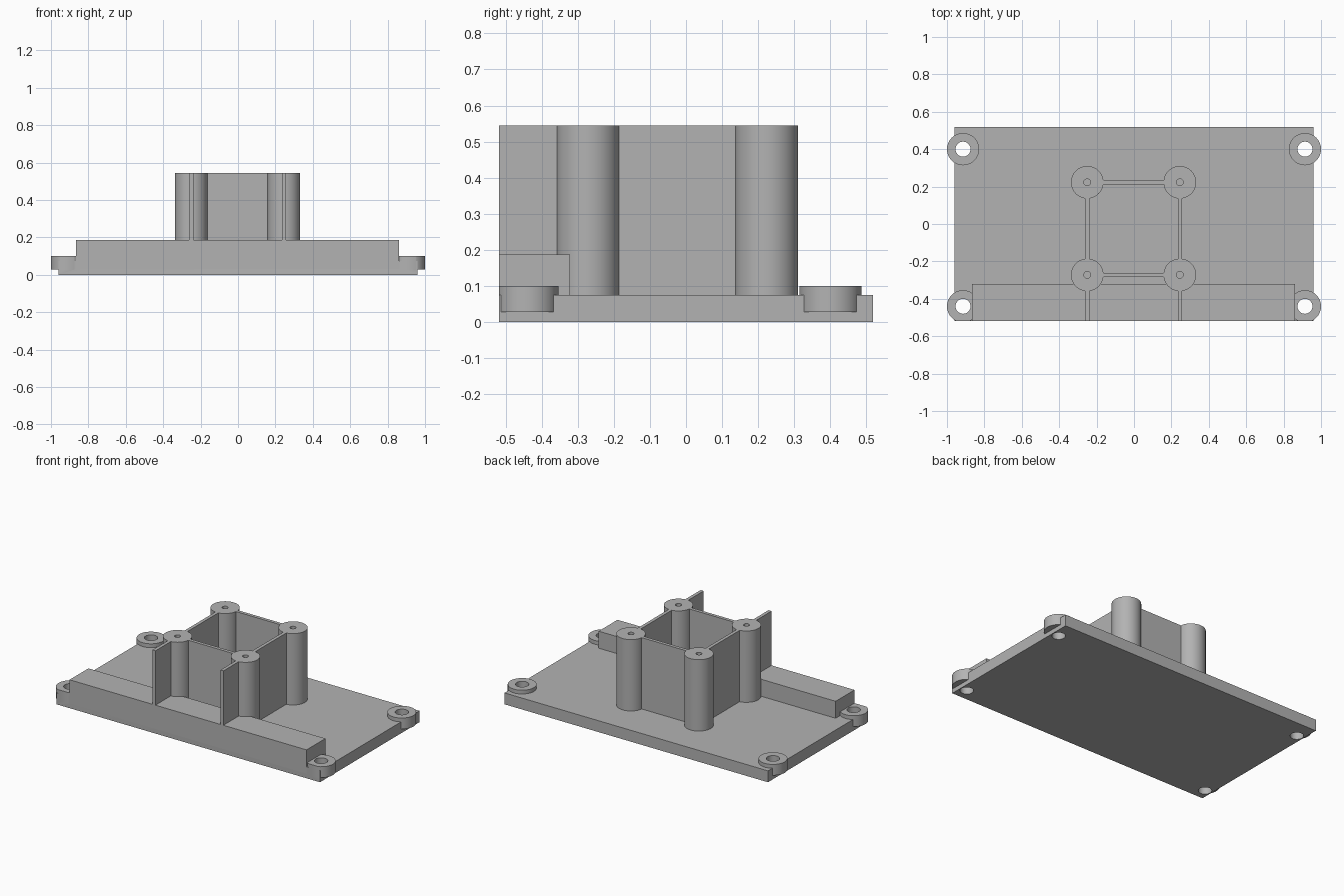
import bpy
from mathutils import Vector

cube = bpy.data.objects.get("Cube")
if cube:
    bpy.data.objects.remove(cube, do_unlink=True)

grey = bpy.data.materials.new("plain grey")
grey.use_nodes = True
colour = (0.45, 0.45, 0.45, 1)
grey.diffuse_color = colour
grey.node_tree.nodes["Principled BSDF"].inputs["Base Color"].default_value = colour


def box(name, low, high):
    low, high = Vector(low), Vector(high)
    bpy.ops.mesh.primitive_cube_add(size=1, location=(low + high) / 2)
    ob = bpy.context.object
    ob.name = name
    ob.scale = high - low
    bpy.ops.object.transform_apply(location=True, scale=True)
    ob.data.materials.append(grey)
    return ob


def cylinder(name, x, y, radius, low, high):
    bpy.ops.mesh.primitive_cylinder_add(
        vertices=64, radius=radius, depth=high - low, location=(x, y, (low + high) / 2))
    ob = bpy.context.object
    ob.name = name
    bpy.ops.object.transform_apply(location=True)
    ob.data.materials.append(grey)
    return ob


def combine(target, other, operation):
    bpy.context.view_layer.objects.active = target
    mod = target.modifiers.new("combine", "BOOLEAN")
    mod.operation = operation
    mod.solver = "EXACT"
    mod.object = other
    bpy.ops.object.modifier_apply(modifier=mod.name)
    bpy.data.objects.remove(other, do_unlink=True)


def smooth(ob):
    bpy.ops.object.select_all(action="DESELECT")
    ob.select_set(True)
    bpy.context.view_layer.objects.active = ob
    bpy.ops.object.shade_smooth_by_angle(angle=0.5)


FRONT, BACK = -0.518, 0.518
PLATE, LEDGE, TOP = 0.075, 0.187, 0.545
LEDGE_BACK = -0.322

# Base plate with the raised front ledge
base = box("base_plate", (-0.96, FRONT, 0), (0.96, BACK, PLATE))
ledge = box("front_ledge", (-0.865, FRONT, 0.03), (0.862, LEDGE_BACK, LEDGE))
combine(base, ledge, "UNION")

# Corner screw lugs, trimmed flush with the front
lug_places = [(x, y) for x in (-0.914, 0.914) for y in (-0.44, 0.4)]
for x, y in lug_places:
    lug = cylinder("screw_lug", x, y, 0.086, 0.028, 0.1)
    combine(lug, box("front_trim", (-2, FRONT, -1), (2, 2, 1)), "INTERSECT")
    combine(base, lug, "UNION")
for x, y in lug_places:
    combine(base, cylinder("lug_hole", x, y, 0.04, -0.1, 0.3), "DIFFERENCE")
smooth(base)

# Four standoff towers joined by thin walls
SIDES, ROWS, HALF = (-0.25, 0.245), (-0.272, 0.223), 0.011
frame = None
for x in SIDES:
    for y in ROWS:
        tower = cylinder("standoff_frame", x, y, 0.087, PLATE, TOP)
        if frame:
            combine(frame, tower, "UNION")
        else:
            frame = tower
for x in SIDES:
    wall = box("side_wall", (x - HALF, LEDGE_BACK, PLATE), (x + HALF, ROWS[1], TOP))
    combine(frame, wall, "UNION")
    fin = box("front_fin", (x - HALF, FRONT, LEDGE), (x + HALF, LEDGE_BACK + 0.02, TOP))
    combine(frame, fin, "UNION")
for y in ROWS:
    wall = box("cross_wall", (SIDES[0], y - HALF, PLATE), (SIDES[1], y + HALF, TOP))
    combine(frame, wall, "UNION")

# Pilot holes in the tower tops
for x in SIDES:
    for y in ROWS:
        combine(frame, cylinder("pilot_hole", x, y, 0.018, 0.2, 0.7), "DIFFERENCE")
frame.name = "standoff_frame"
smooth(frame)
